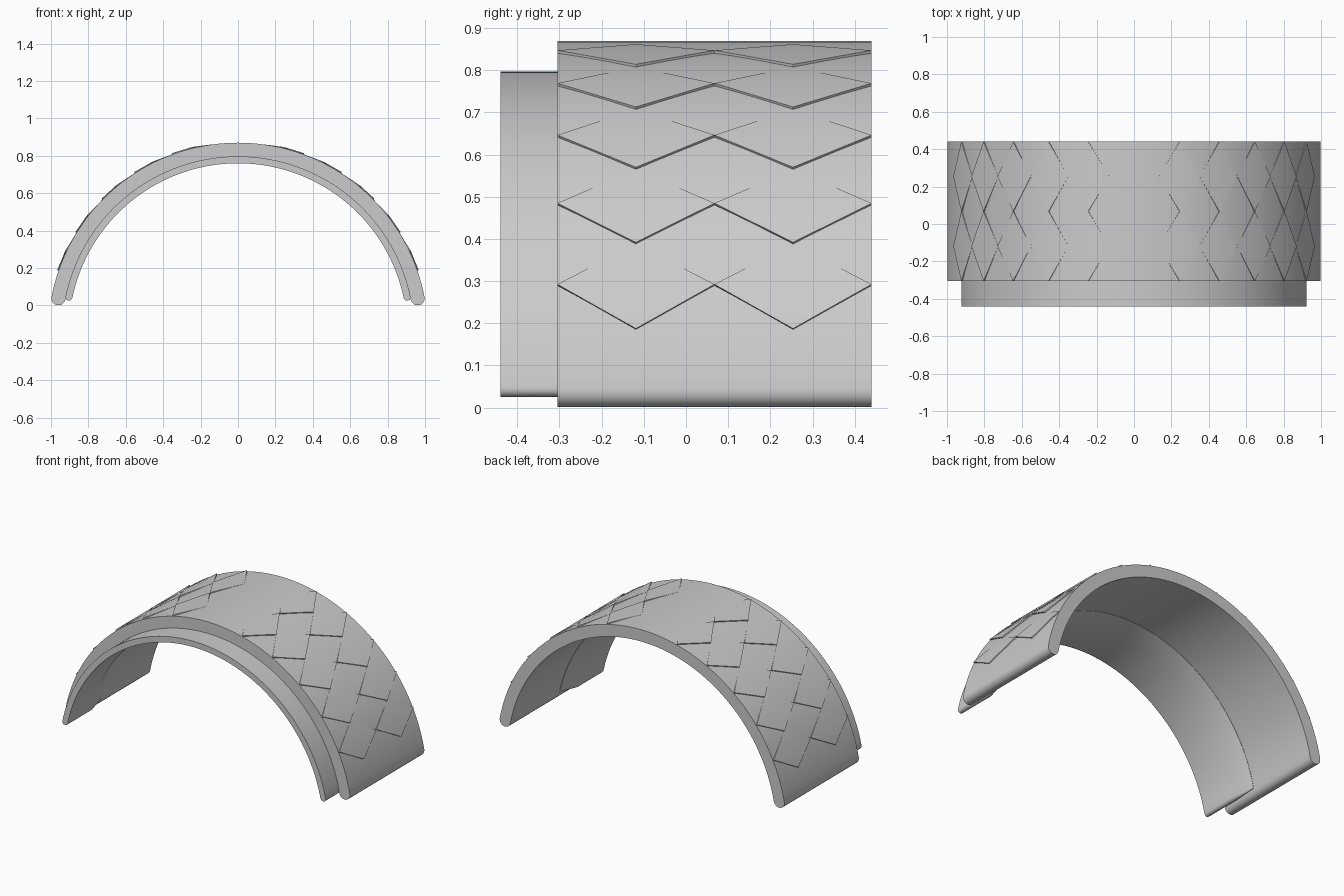
import bpy, bmesh
from math import sin, cos, pi, radians

if "Cube" in bpy.data.objects:
    bpy.data.objects.remove(bpy.data.objects["Cube"], do_unlink=True)

AXIS_Z = -0.145      # height of the arch axis
OUTER = 1.015        # outer radius of the shell
INNER = 0.94         # inner radius of the shell
FRONT, BACK = -0.305, 0.44

grey = bpy.data.materials.new("plain_grey")
grey.use_nodes = True
grey.diffuse_color = (0.6, 0.6, 0.6, 1)
grey.node_tree.nodes["Principled BSDF"].inputs["Base Color"].default_value = grey.diffuse_color


def polar(r, a, y):
    return (r * cos(a), y, AXIS_Z + r * sin(a))


def arch_section(r0, r1, end, y, steps=72, cap=8):
    """Closed arch outline with half-round ends."""
    mid, half = (r0 + r1) / 2, (r1 - r0) / 2
    sweep = [end + (pi - 2 * end) * i / steps for i in range(steps + 1)]
    pts = [polar(r1, a, y) for a in sweep]
    for side in (1, -1):
        a_end = pi - end if side == 1 else end
        for i in range(1, cap):
            t = pi * i / cap
            r = mid + side * half * cos(t)
            pts.append(polar(r, a_end + side * half * sin(t) / mid, y))
        if side == 1:
            pts += [polar(r0, a, y) for a in reversed(sweep)]
    return pts


def finish(bm, name, smooth=True):
    bmesh.ops.recalc_face_normals(bm, faces=bm.faces)
    mesh = bpy.data.meshes.new(name)
    bm.to_mesh(mesh)
    bm.free()
    mesh.materials.append(grey)
    obj = bpy.data.objects.new(name, mesh)
    bpy.context.collection.objects.link(obj)
    if smooth:
        bpy.ops.object.select_all(action="DESELECT")
        obj.select_set(True)
        bpy.context.view_layer.objects.active = obj
        bpy.ops.object.shade_smooth_by_angle(angle=radians(30))
    return obj


def loft(name, sections):
    bm = bmesh.new()
    rings = [[bm.verts.new(p) for p in s] for s in sections]
    n = len(rings[0])
    for a, b in zip(rings, rings[1:]):
        for i in range(n):
            j = (i + 1) % n
            bm.faces.new((a[i], a[j], b[j], b[i]))
    bm.faces.new(rings[0])
    bm.faces.new(rings[-1])
    return finish(bm, name)


# Main arched shell
shell_end = radians(10.8)
loft("outer_shell", [arch_section(INNER, OUTER, shell_end, y) for y in (FRONT, BACK)])

# Inner sleeve: protrudes at the front and tapers into the shell behind
sleeve_end = radians(11.8)
loft("inner_sleeve", [arch_section(r0, INNER + 0.002, sleeve_end, y)
                      for r0, y in ((0.905, -0.44), (0.905, -0.19), (0.938, -0.05))])

# Diamond scales: lower edges stand proud, upper tips run into the shell
LIFT, ROOT = 0.007, 0.01
START, STEP, ROWS = radians(19), radians(12.7), 5
WIDTH = (BACK - FRONT) / 2
bm = bmesh.new()
for mirrored in (False, True):
    for row in range(ROWS):
        low = START + row * STEP
        for col in range(2):
            y0 = FRONT + col * WIDTH
            corners = [(low, y0 + WIDTH / 2, LIFT), (low + STEP / 2, y0 + WIDTH, LIFT),
                       (low + STEP, y0 + WIDTH / 2, 0.0005), (low + STEP / 2, y0, LIFT)]
            top, base = [], []
            for a, y, lift in corners:
                a = pi - a if mirrored else a
                top.append(bm.verts.new(polar(OUTER + lift, a, y)))
                base.append(bm.verts.new(polar(OUTER - ROOT, a, y)))
            bm.faces.new((top[0], top[1], top[3]))
            bm.faces.new((top[1], top[2], top[3]))
            bm.faces.new((base[0], base[1], base[3]))
            bm.faces.new((base[1], base[2], base[3]))
            for i in range(4):
                j = (i + 1) % 4
                bm.faces.new((top[i], top[j], base[j], base[i]))
finish(bm, "diamond_scales")
